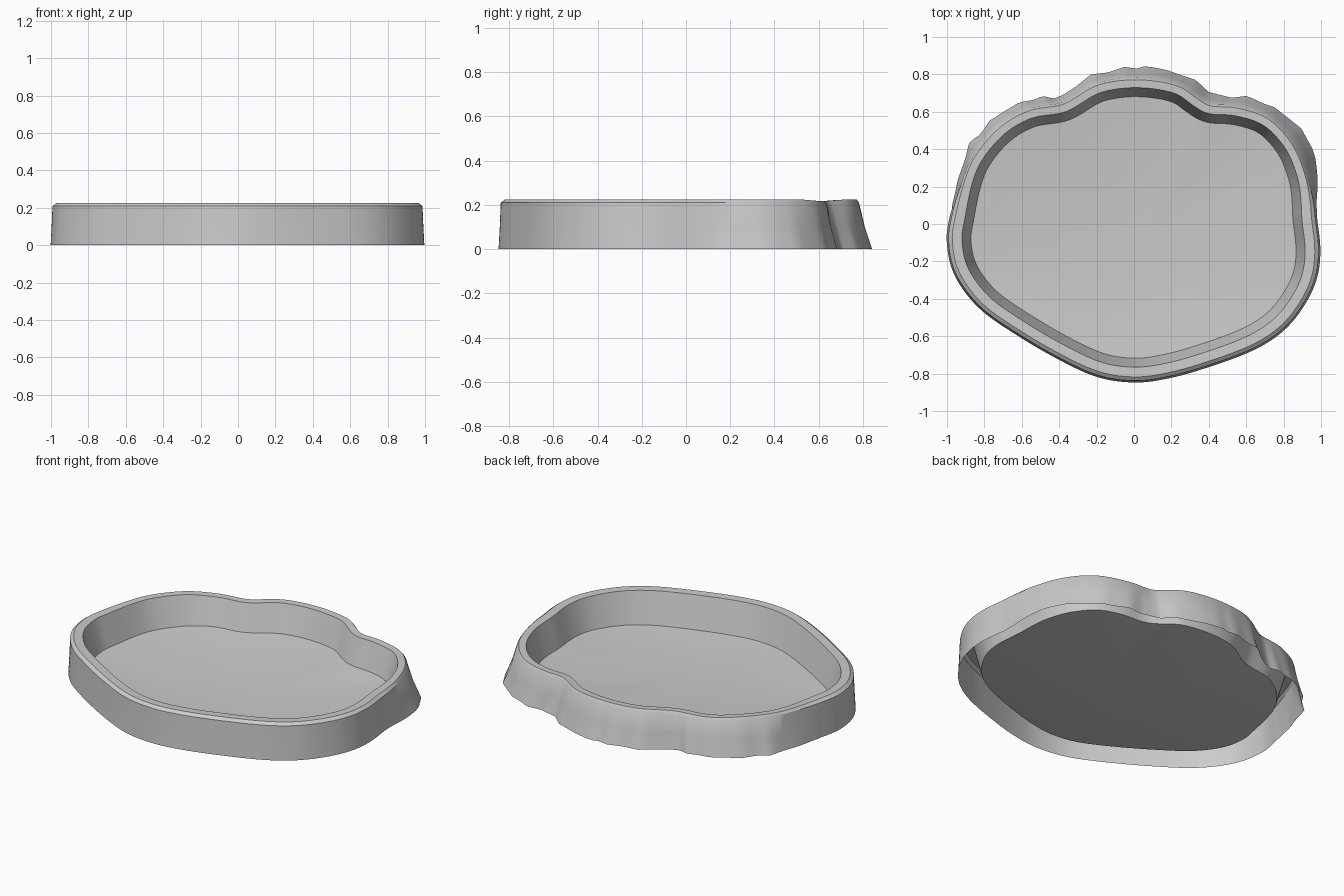
import bpy, bmesh
from math import atan2, exp
from mathutils import Vector

if "Cube" in bpy.data.objects:
    bpy.data.objects.remove(bpy.data.objects["Cube"])

STEPS = 7

# Outline of the flat rim's outer edge, counterclockwise from the right side
OUTLINE = [Vector(p) for p in (
    (.967, -.13), (.95, .02), (.943, .11), (.918, .25), (.85, .42), (.715, .565),
    (.54, .622), (.41, .63), (.335, .672), (.225, .742), (.015, .772), (-.19, .745),
    (-.325, .668), (-.40, .633), (-.56, .607), (-.72, .515), (-.855, .355),
    (-.918, .19), (-.957, .03), (-.972, -.09), (-.937, -.255), (-.813, -.425),
    (-.625, -.56), (-.405, -.69), (-.19, -.79), (0, -.818), (.16, -.80),
    (.35, -.75), (.62, -.652), (.785, -.545), (.892, -.41), (.952, -.275))]

# Ragged ground line of the flared skirt round the back
SKIRT = [Vector(p) for p in (
    (.98, 0), (.99, .19), (.97, .35), (.955, .40), (.895, .51), (.82, .57), (.75, .625),
    (.69, .645), (.605, .685), (.52, .675), (.40, .705), (.33, .77), (.24, .80),
    (.17, .825), (.06, .845), (.02, .83), (-.05, .84), (-.14, .81), (-.23, .80),
    (-.31, .735), (-.38, .69), (-.43, .67), (-.49, .685), (-.53, .665), (-.615, .65),
    (-.69, .605), (-.775, .55), (-.82, .48), (-.88, .44), (-.905, .34),
    (-.945, .23), (-.975, .08))]


def closed_spline(pts, steps):
    out, n = [], len(pts)
    for i in range(n):
        a, b, c, d = (pts[(i + k) % n] for k in (-1, 0, 1, 2))
        for s in range(steps):
            t = s / steps
            out.append(.5 * (2 * b + (c - a) * t + (2 * a - 5 * b + 4 * c - d) * t * t
                             + (3 * b - a - 3 * c + d) * t ** 3))
    return out


def relax(pts, passes):
    for _ in range(passes):
        n = len(pts)
        pts = [(pts[i - 1] + 2 * pts[i] + pts[(i + 1) % n]) / 4 for i in range(n)]
    return pts


def backness(p):
    t = min(max((p.y - .02) / .25, 0), 1)
    return t * t * (3 - 2 * t)


path = relax(closed_spline(OUTLINE, STEPS), 3)
N = len(path)
normals = []
for i in range(N):
    d = path[(i + 3) % N] - path[i - 3]
    normals.append(Vector((d.y, -d.x)).normalized())


def offset_loop(front, back):
    return [p + n * (front + (back - front) * backness(p)) for p, n in zip(path, normals)]


def on_skirt(p):
    # Point of the ragged line in the same direction from the middle
    ang = atan2(p.y, p.x)
    for a, b in zip(SKIRT, SKIRT[1:]):
        aa, ab = atan2(a.y, a.x), atan2(b.y, b.x)
        if aa <= ang <= ab:
            return a.lerp(b, (ang - aa) / (ab - aa))
    return p


def make_object(name, rings, centre=None):
    bm = bmesh.new()
    loops = [[bm.verts.new(p) for p in pts] for pts in rings]
    for a, b in zip(loops, loops[1:]):
        for i in range(N):
            j = (i + 1) % N
            bm.faces.new((a[i], a[j], b[j], b[i]))
    if centre is not None:
        c = bm.verts.new(centre)
        for i in range(N):
            bm.faces.new((loops[-1][i], loops[-1][(i + 1) % N], c))
    me = bpy.data.meshes.new(name)
    bm.to_mesh(me)
    bm.free()
    ob = bpy.data.objects.new(name, me)
    bpy.context.collection.objects.link(ob)
    bpy.ops.object.select_all(action='DESELECT')
    bpy.context.view_layer.objects.active = ob
    ob.select_set(True)
    bpy.ops.object.shade_smooth_by_angle(angle=.52)
    return ob


def at(pts, z):
    # The rim sags slightly round the two back notches
    dip = [.008 * exp(-((p.y - .62) / .07) ** 2) if z > .15 else 0 for p in path]
    return [(p.x, p.y, z - d) for p, d in zip(pts, dip)]


# Outer wall, flat rim and sloped inner wall; the underside stays open
upper = offset_loop(.02, .011)
base = [f.lerp(on_skirt(p), backness(p)) for p, f in zip(path, offset_loop(.03, .03))]
mid = [b.lerp(u, .55) for b, u in zip(base, upper)]
floor_edge = relax(offset_loop(-.1, -.09), 1)


def edge_z(p):
    return .042 + .014 * p.y / .7


make_object("basin_wall", [
    at(base, 0), at(mid, .1), at(upper, .21),
    at(offset_loop(0, 0), .225), at(offset_loop(-.052, -.042), .223),
    [(p.x, p.y, edge_z(p)) for p in floor_edge]])

# Dished floor, deepest a little towards the front
LOW = Vector((0, -.2))
make_object("basin_floor", [
    [(*LOW.lerp(p, s), .007 + (edge_z(p) - .007) * s ** 2) for p in floor_edge]
    for s in (1, .9, .8, .65, .5, .35, .2)], (*LOW, .007))
